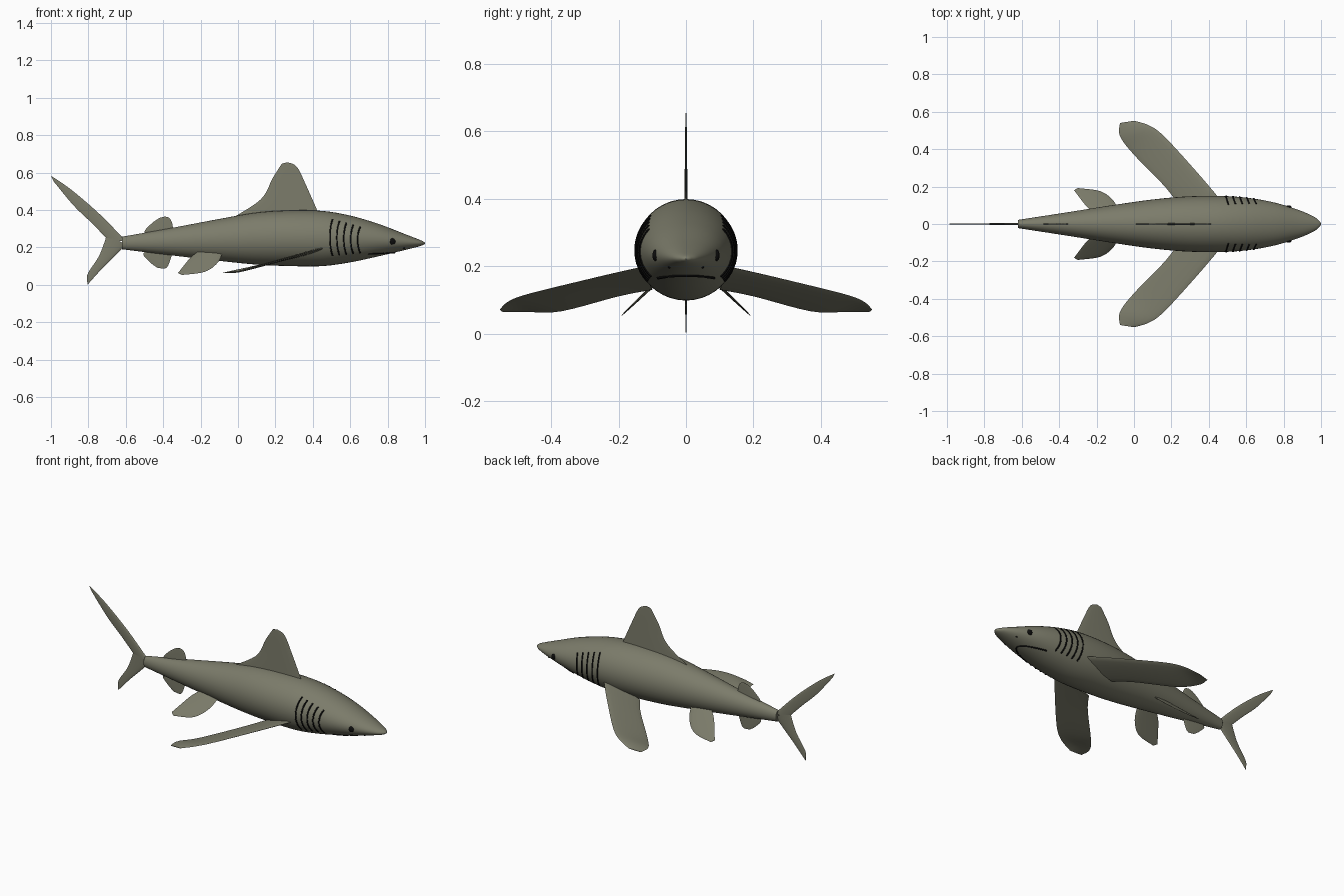
import bpy, bmesh, math
from mathutils import Vector

if "Cube" in bpy.data.objects:
    bpy.data.objects.remove(bpy.data.objects["Cube"], do_unlink=True)


def material(name, rgb):
    m = bpy.data.materials.new(name)
    m.use_nodes = True
    m.diffuse_color = (*rgb, 1)
    m.node_tree.nodes["Principled BSDF"].inputs["Base Color"].default_value = (*rgb, 1)
    return m


SKIN = material("olive_grey_skin", (0.2, 0.2, 0.145))
BLACK = material("black_markings", (0.004, 0.004, 0.004))


def spline(points, t):
    """Smooth interpolation through evenly weighted points, t from 0 to 1."""
    n = len(points) - 1
    i = min(int(t * n), n - 1)
    f = t * n - i
    p = [Vector(points[max(0, min(n, i + k))]) for k in (-1, 0, 1, 2)]
    return 0.5 * (2 * p[1] + (p[2] - p[0]) * f
                  + (2 * p[0] - 5 * p[1] + 4 * p[2] - p[3]) * f ** 2
                  + (3 * p[1] - p[0] - 3 * p[2] + p[3]) * f ** 3)


def finish(name, bm, mat, angle=60):
    bmesh.ops.remove_doubles(bm, verts=bm.verts, dist=0.00005)
    bmesh.ops.recalc_face_normals(bm, faces=bm.faces)
    mesh = bpy.data.meshes.new(name)
    bm.to_mesh(mesh)
    bm.free()
    mesh.materials.append(mat)
    obj = bpy.data.objects.new(name, mesh)
    bpy.context.collection.objects.link(obj)
    bpy.ops.object.select_all(action="DESELECT")
    obj.select_set(True)
    bpy.context.view_layer.objects.active = obj
    bpy.ops.object.shade_smooth_by_angle(angle=math.radians(angle))
    return obj


def loft(bm, rings):
    """Bridge closed rings of points and cap both ends."""
    rows = [[bm.verts.new(p) for p in ring] for ring in rings]
    n = len(rows[0])
    for a, b in zip(rows, rows[1:]):
        for i in range(n):
            j = (i + 1) % n
            bm.faces.new((a[i], a[j], b[j], b[i]))
    bm.faces.new(rows[0])
    bm.faces.new(rows[-1])


# Body stations: x, top, bottom, half width
BODY = [(-0.62, 0.257, 0.19, 0.022), (-0.36, 0.303, 0.158, 0.062),
        (-0.1, 0.352, 0.128, 0.103), (0.1, 0.386, 0.108, 0.131),
        (0.28, 0.398, 0.1, 0.147), (0.45, 0.395, 0.1, 0.15),
        (0.6, 0.37, 0.12, 0.141), (0.75, 0.326, 0.152, 0.115),
        (0.88, 0.276, 0.183, 0.075), (0.96, 0.245, 0.203, 0.04),
        (0.99, 0.232, 0.213, 0.017), (1.0, 0.223, 0.221, 0.001)]
STEPS = 88
SECTIONS = [spline(BODY_POINTS, i / STEPS) for BODY_POINTS in [[Vector(s) for s in BODY]]
            for i in range(STEPS + 1)]


def section(x):
    for a, b in zip(SECTIONS, SECTIONS[1:]):
        if a[0] <= x <= b[0]:
            return a.lerp(b, (x - a[0]) / max(b[0] - a[0], 1e-6))
    return SECTIONS[-1]


def on_section(s, angle, side=1, lift=0):
    """Point on a body section; angle rises from the horizontal."""
    mid, half = (s[1] + s[2]) / 2, (s[1] - s[2]) / 2
    return Vector((s[0], side * (s[3] + lift) * math.cos(angle),
                   mid + (half + lift) * math.sin(angle)))


def on_snout(y, z):
    """Project a point along x onto the head."""
    lo, hi = 0.4, 1.0
    for _ in range(25):
        x = (lo + hi) / 2
        s = section(x)
        mid, half = (s[1] + s[2]) / 2, (s[1] - s[2]) / 2
        inside = (y / s[3]) ** 2 + ((z - mid) / half) ** 2 < 1
        lo, hi = (x, hi) if inside else (lo, x)
    return Vector((lo, y, z))


bm = bmesh.new()
loft(bm, [[on_section(s, math.tau * i / 40) for i in range(40)] for s in SECTIONS])
finish("body", bm, SKIN)


def fin(name, lead, trail, normal, thick, spans=18, chords=8):
    """Thin tapered blade between a leading and a trailing edge, root to tip."""
    normal = Vector(normal).normalized()
    rings = []
    for i in range(spans + 1):
        t = i / spans
        a, b = spline(lead, t), spline(trail, t)
        depth = thick * (1 - 0.8 * t)
        ring = []
        for k in range(2 * chords):
            u = 0.5 - 0.5 * math.cos(math.pi * k / chords)
            bulge = depth * math.sin(math.pi * k / chords) * (1.2 - 0.5 * u)
            ring.append(a.lerp(b, u) + normal * bulge)
        rings.append(ring)
    bm = bmesh.new()
    loft(bm, rings)
    finish(name, bm, SKIN)


def upright_fin(name, lead, trail, thick):
    fin(name, [(x, 0, z) for x, z in lead], [(x, 0, z) for x, z in trail],
        (0, 1, 0), thick)


# Fins on the centre line
upright_fin("dorsal_fin",
            [(0.44, 0.36), (0.365, 0.53), (0.315, 0.63), (0.265, 0.655)],
            [(-0.06, 0.34), (0.12, 0.455), (0.185, 0.57), (0.235, 0.648)], 0.005)
upright_fin("second_dorsal_fin",
            [(-0.345, 0.26), (-0.35, 0.32), (-0.365, 0.355), (-0.39, 0.365)],
            [(-0.43, 0.25), (-0.5, 0.278), (-0.465, 0.325), (-0.42, 0.358)], 0.004)
upright_fin("anal_fin",
            [(-0.345, 0.19), (-0.36, 0.14), (-0.375, 0.1), (-0.39, 0.086)],
            [(-0.43, 0.2), (-0.505, 0.168), (-0.47, 0.12), (-0.43, 0.09)], 0.004)
upright_fin("tail_upper_lobe",
            [(-0.6, 0.235), (-0.74, 0.378), (-0.89, 0.507), (-1.0, 0.583)],
            [(-0.69, 0.235), (-0.78, 0.328), (-0.88, 0.425), (-0.985, 0.552)], 0.006)
upright_fin("tail_lower_lobe",
            [(-0.6, 0.215), (-0.665, 0.148), (-0.73, 0.083), (-0.805, 0.0)],
            [(-0.7, 0.27), (-0.74, 0.16), (-0.795, 0.075), (-0.808, 0.045)], 0.006)


# Paired fins lie on sloping planes
def pectoral_height(x, y):
    return max(0.055 + 0.03 * y + 0.3 * x, 0.064)


def pelvic_height(x, y):
    return 0.235 - 0.95 * y


def paired_fin(name, lead, trail, height, normal, side, thick):
    edges = [[(x, side * y, height(x, y)) for x, y in e] for e in (lead, trail)]
    fin(name, *edges, (normal[0], side * normal[1], normal[2]), thick)


def tube(name, points, radius):
    """Thin dark line that follows the skin."""
    bm = bmesh.new()
    rings = []
    for i, p in enumerate(points):
        d = (points[min(i + 1, len(points) - 1)] - points[max(i - 1, 0)]).normalized()
        u = d.orthogonal() if abs(d.x) > 0.9 else d.cross(Vector((1, 0, 0)))
        u.normalize()
        v = d.cross(u)
        rings.append([p + radius * (u * math.cos(a) + v * math.sin(a))
                      for a in (math.tau * k / 6 for k in range(6))])
    loft(bm, rings)
    finish(name, bm, BLACK)


def bead(name, centre, scale):
    bm = bmesh.new()
    bmesh.ops.create_uvsphere(bm, u_segments=16, v_segments=10, radius=1)
    for v in bm.verts:
        v.co = centre + v.co * Vector(scale)
    finish(name, bm, BLACK)


for side, label in ((-1, "front"), (1, "back")):
    paired_fin(label + "_pectoral_fin",
               [(0.47, 0.12), (0.35, 0.262), (0.17, 0.46), (0.085, 0.525), (0.0, 0.552)],
               [(0.24, 0.1), (0.165, 0.2), (0.0, 0.37), (-0.075, 0.47), (-0.075, 0.54)],
               pectoral_height, (-0.3, -0.03, 1), side, 0.009)
    paired_fin(label + "_pelvic_fin",
               [(-0.08, 0.06), (-0.11, 0.125), (-0.18, 0.175), (-0.3, 0.192)],
               [(-0.2, 0.05), (-0.25, 0.09), (-0.29, 0.14), (-0.32, 0.18)],
               pelvic_height, (0, 0.95, 1), side, 0.006)

    # Five bowed gill slits
    for g in range(5):
        top = math.radians(46 - 2.5 * g)
        low = math.radians(-40)
        path = []
        for i in range(15):
            a = low + (top - low) * i / 14
            x = 0.492 + 0.037 * g + 0.014 * ((i - 7) / 7) ** 2
            path.append(on_section(section(x), a, side))
        tube(f"{label}_gill_slit_{g + 1}", path, 0.0045)

    # Eye and nostril
    bead(label + "_eye", on_section(section(0.825), -0.03, side, -0.003),
         (0.017, 0.009, 0.017))
    bead(label + "_nostril", on_snout(side * 0.05, 0.197), (0.006, 0.004, 0.004))

# Mouth line under the snout
tube("mouth", [on_snout(0.083 * i / 12, 0.173 - 0.008 * (i / 12) ** 2)
               for i in range(-12, 13)], 0.0045)
